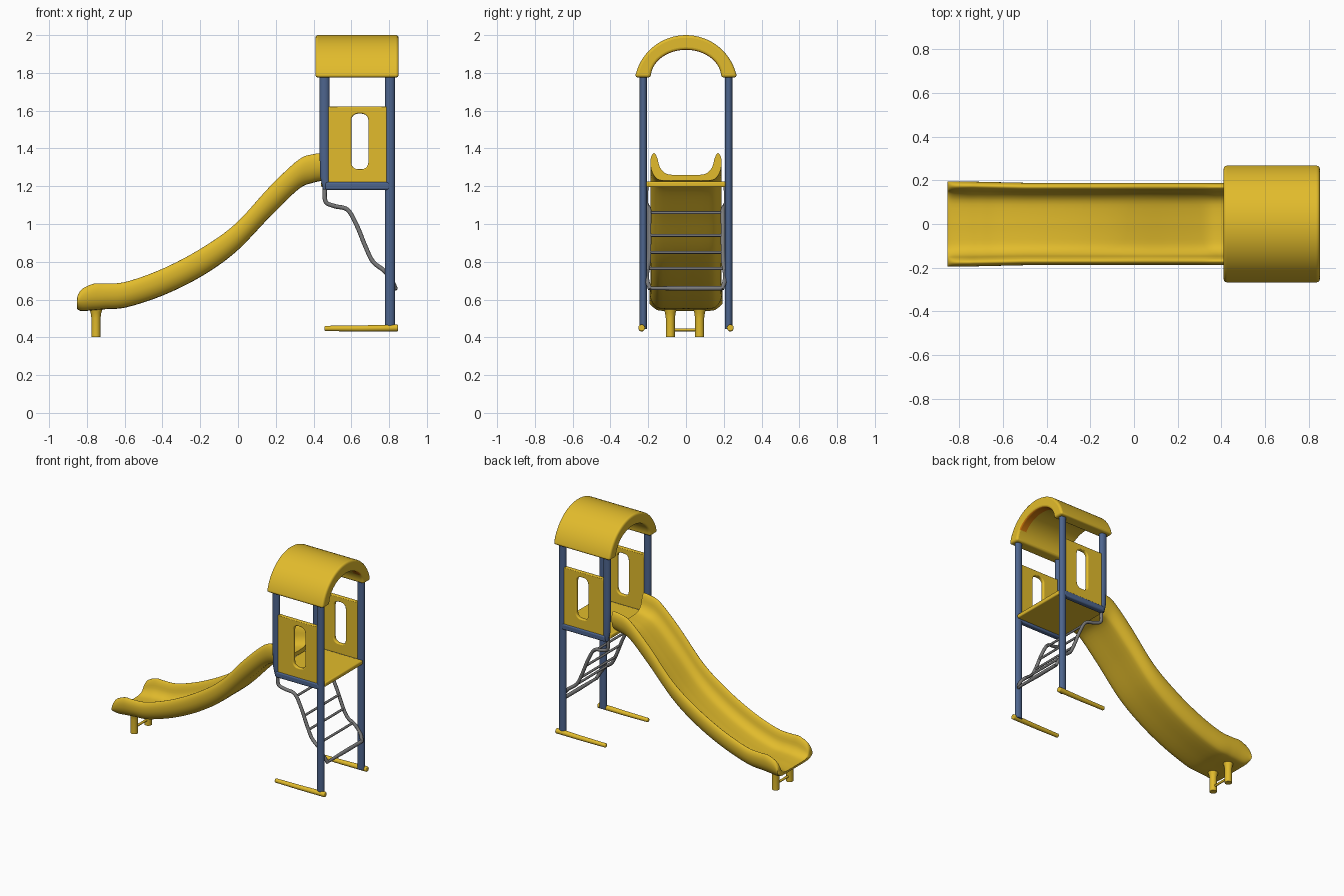
import bpy, bmesh, math
from mathutils import Vector

if "Cube" in bpy.data.objects:
    bpy.data.objects.remove(bpy.data.objects["Cube"])


def material(name, rgb):
    m = bpy.data.materials.new(name)
    m.diffuse_color = (*rgb, 1)
    m.use_nodes = True
    m.node_tree.nodes["Principled BSDF"].inputs["Base Color"].default_value = m.diffuse_color
    return m


YELLOW = material("golden yellow", (0.76, 0.5, 0.025))
BLUE = material("slate blue", (0.075, 0.13, 0.27))
GREY = material("steel grey", (0.2, 0.2, 0.2))
ORANGE = material("deep orange", (0.68, 0.2, 0.004))


def finish(name, bm, mat, bevel=0, segments=3):
    bmesh.ops.recalc_face_normals(bm, faces=bm.faces)
    me = bpy.data.meshes.new(name)
    bm.to_mesh(me)
    bm.free()
    me.materials.append(mat)
    ob = bpy.data.objects.new(name, me)
    bpy.context.collection.objects.link(ob)
    if bevel:
        b = ob.modifiers.new("soft edges", "BEVEL")
        b.width, b.segments, b.limit_method = bevel, segments, "ANGLE"
        b.angle_limit = math.radians(40)
    bpy.ops.object.select_all(action="DESELECT")
    bpy.context.view_layer.objects.active = ob
    ob.select_set(True)
    bpy.ops.object.shade_smooth_by_angle(angle=math.radians(50))
    return ob


def loft(rings, closed=False):
    """Skin equal-sized rings; cap the ends, or join last to first."""
    bm = bmesh.new()
    vs = [[bm.verts.new(p) for p in r] for r in rings]
    n = len(vs[0])
    pairs = list(zip(vs, vs[1:])) + ([(vs[-1], vs[0])] if closed else [])
    for a, b in pairs:
        for i in range(n):
            j = (i + 1) % n
            bm.faces.new((a[i], a[j], b[j], b[i]))
    if not closed:
        bm.faces.new(vs[0])
        bm.faces.new(vs[-1])
    return bm


def box(name, x, y, z, mat, bevel):
    rings = [[(x[0], y[0], h), (x[1], y[0], h), (x[1], y[1], h), (x[0], y[1], h)] for h in z]
    return finish(name, loft(rings), mat, bevel)


def spline(pts, steps=6):
    """Catmull-Rom smoothing through tuples of any length."""
    p = [pts[0]] + list(pts) + [pts[-1]]
    out = []
    for i in range(1, len(p) - 2):
        for s in range(steps):
            t = s / steps
            out.append(tuple(0.5 * (2 * b + (c - a) * t + (2 * a - 5 * b + 4 * c - d) * t * t
                                    + (3 * b - a - 3 * c + d) * t ** 3)
                             for a, b, c, d in zip(*p[i - 1:i + 3])))
    return out + [tuple(pts[-1])]


def tube(name, pts, radius, mat, sides=16, bevel=0, flat=1):
    """Bar along points; radius per bar or per point, flat squeezes it in y."""
    pts = [Vector(p) for p in pts]
    rads = radius if isinstance(radius, list) else [radius] * len(pts)
    rings = []
    for i, p in enumerate(pts):
        d = (pts[min(i + 1, len(pts) - 1)] - pts[max(i - 1, 0)]).normalized()
        ref = Vector((0, 1, 0)) if abs(d.y) < 0.9 else Vector((1, 0, 0))
        u = d.cross(ref).normalized()
        v = d.cross(u) * flat
        rings.append([p + rads[i] * (math.cos(a) * u + math.sin(a) * v)
                      for a in (2 * math.pi * k / sides for k in range(sides))])
    return finish(name, loft(rings), mat, bevel)


# arched roof: thick arc swept along x, orange strip under the crown at the ladder end
def arch(x):
    turn = [k / 32 for k in range(33)]
    outer = [(x, 0.275 * math.cos(a), 1.724 + 0.276 * math.sin(a))
             for a in (math.radians(11 + 158 * t) for t in turn)]
    inner = [(x, 0.187 * math.cos(a), 1.775 + 0.147 * math.sin(a))
             for a in (math.pi * (1 - t) for t in turn)]
    return outer + inner


roof = finish("arched_roof", loft([arch(x) for x in (0.41, 0.79, 0.85)]), YELLOW, 0.016, 4)
roof.data.materials.append(ORANGE)
for f in roof.data.polygons:
    if f.normal.z < -0.6 and f.center.x > 0.79 and f.center.z > 1.85:
        f.material_index = 1

# slide: stations are (x, underside height, rail top height)
stations = spline([(0.45, 1.23, 1.375), (0.40, 1.22, 1.37), (0.32, 1.185, 1.34), (0.17, 1.04, 1.20),
                   (-0.015, 0.85, 1.00), (-0.2, 0.72, 0.868), (-0.4, 0.622, 0.763),
                   (-0.59, 0.56, 0.695), (-0.7, 0.55, 0.685), (-0.76, 0.545, 0.685),
                   (-0.82, 0.54, 0.66), (-0.845, 0.545, 0.63), (-0.853, 0.555, 0.60)])
half = spline([(0, 0), (0.12, 0.0), (0.16, 0.1), (0.184, 0.4), (0.188, 0.75), (0.177, 0.97),
               (0.164, 0.98), (0.151, 0.8), (0.138, 0.48), (0.105, 0.25), (0.05, 0.2), (0, 0.2)], 3)
section = half + [(-y, f) for y, f in half[-2:0:-1]]
finish("slide_chute", loft([[(x, y * (1 + 0.03 * min(1, max(0, -0.5 - x) / 0.25)), lo + f * (hi - lo))
                             for y, f in section] for x, lo, hi in stations]), YELLOW)

# slide feet with a cross bar
for side, y in (("front", -0.083), ("back", 0.072)):
    tube(f"{side}_slide_foot", [(-0.752, y, z) for z in (0.402, 0.5, 0.53, 0.565)],
         [0.024, 0.024, 0.028, 0.04], YELLOW)
tube("slide_foot_bar", [(-0.752, -0.083, 0.44), (-0.752, 0.072, 0.44)], 0.008, YELLOW, 10)

# platform floor
box("platform_floor", (0.44, 0.83), (-0.21, 0.21), (1.195, 1.225), YELLOW, 0.008)


# window panel: rounded-rectangle opening inside a rectangular plate
def panel(name, y):
    hole, edge = [], []
    cx, cz, hw, hh, r = 0.645, 1.437, 0.045, 0.147, 0.035
    x0, x1, z0, z1 = 0.475, 0.79, 1.215, 1.622
    for sx, sz, a0 in ((1, 1, 0), (-1, 1, 90), (-1, -1, 180), (1, -1, 270)):
        for k in range(7):
            a = math.radians(a0 + 15 * k)
            hole.append((cx + sx * (hw - r) + r * math.cos(a), cz + sz * (hh - r) + r * math.sin(a)))
            # outer points run around the matching corner of the plate
            t = abs(k / 3 - 1)
            X, Z = (x1 if sx > 0 else x0), (z1 if sz > 0 else z0)
            along_z = (k < 3) == (a0 in (0, 180))
            edge.append((X, Z - sz * 0.1 * t) if along_z else (X - sx * 0.1 * t, Z))
    th = 0.013
    rings = [[(x, y + d, z) for x, z in ring]
             for ring, d in ((edge, -th), (edge, th), (hole, th), (hole, -th))]
    finish(name, loft(rings, closed=True), YELLOW, 0.007)


for side, s in (("front", -1), ("back", 1)):
    y = 0.226 * s
    panel(f"{side}_window_panel", y)
    # tall and short posts, side rail
    tube(f"{side}_tall_post", [(0.805, y, 0.445), (0.805, y, 1.8)], 0.026, BLUE, flat=0.75)
    tube(f"{side}_short_post", [(0.468, y, 1.185), (0.46, y, 1.25), (0.458, y, 1.4), (0.458, y, 1.8)],
         [0.018, 0.025, 0.027, 0.027], BLUE, flat=0.75)
    box(f"{side}_side_rail", (0.462, 0.805), (y - 0.02, y + 0.02), (1.18, 1.222), BLUE, 0.01)
    # ground bar
    tube(f"{side}_ground_bar", [(0.458, s * 0.235, 0.447), (0.65, s * 0.235, 0.447), (0.848, s * 0.235, 0.45)],
         [0.014, 0.016, 0.018], YELLOW, 16, 0.006)

# ladder: wavy side rails and rungs between them
rail = spline([(0.46, 0.21, 1.2), (0.463, 0.212, 1.12), (0.51, 0.205, 1.095), (0.58, 0.195, 1.075),
               (0.63, 0.195, 0.99), (0.675, 0.195, 0.88), (0.715, 0.197, 0.80), (0.775, 0.205, 0.752),
               (0.815, 0.205, 0.7), (0.835, 0.19, 0.655)])
for side, s in (("front", -1), ("back", 1)):
    tube(f"{side}_ladder_rail", [(x, s * y, z) for x, y, z in rail], 0.0115, GREY, 10)
for i, z in enumerate((1.06, 0.94, 0.85, 0.765, 0.66)):
    x, y, _ = min(rail, key=lambda p: abs(p[2] - z))
    tube(f"ladder_rung_{i + 1}", [(x, -y, z), (x, 0, z), (x, y, z)],
         0.008 if i < 4 else [0.009, 0.013, 0.012], GREY, 10)
